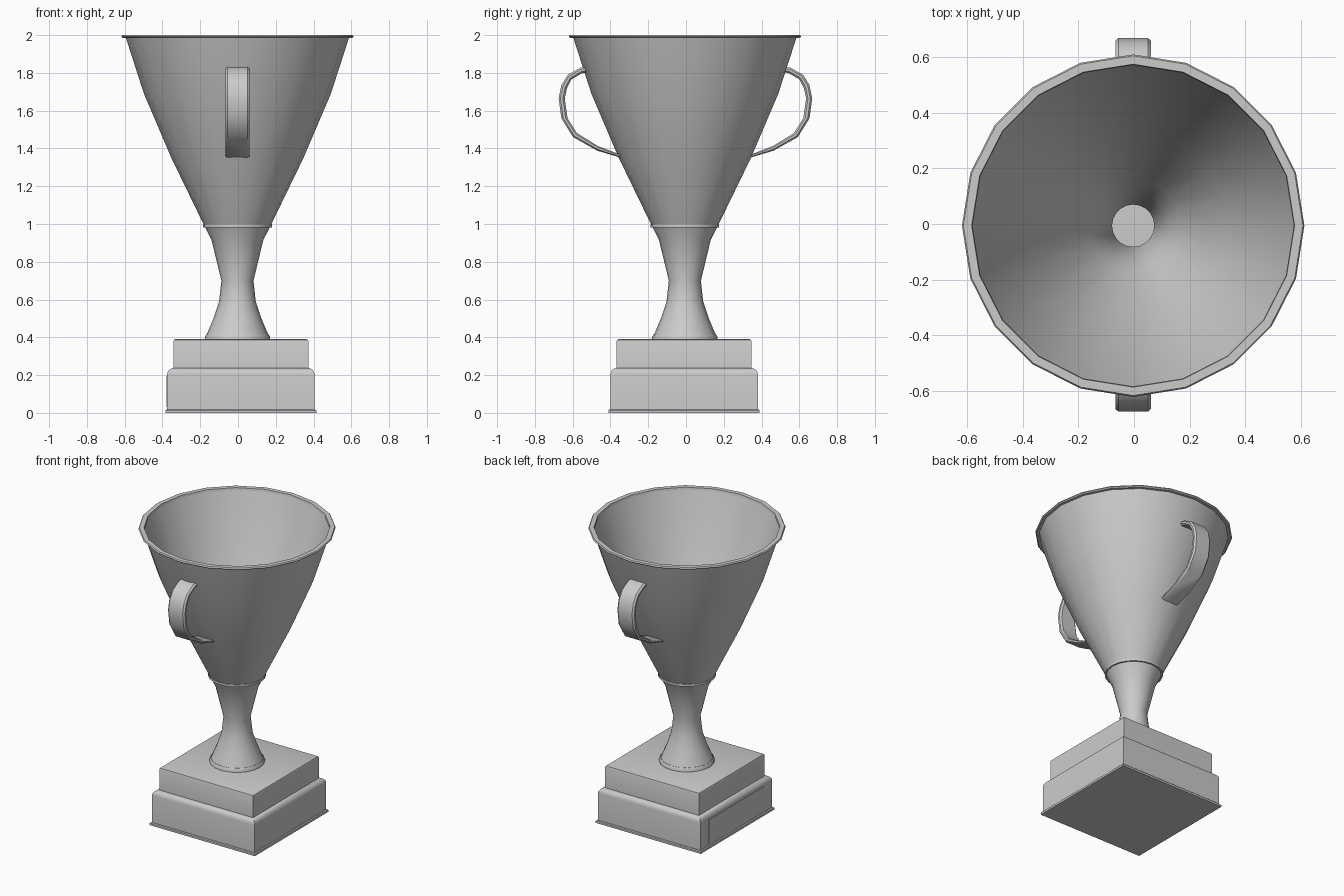
import bpy, bmesh, math
from mathutils import Vector

if "Cube" in bpy.data.objects:
    bpy.data.objects.remove(bpy.data.objects["Cube"])

CUP = (-0.003, -0.006)     # axis of cup and stem
BASE = (0.015, -0.01)      # centre of plinth
SIDES = 20


def finish(bm, name, angle=35):
    bmesh.ops.recalc_face_normals(bm, faces=bm.faces[:])
    me = bpy.data.meshes.new(name)
    bm.to_mesh(me)
    bm.free()
    ob = bpy.data.objects.new(name, me)
    bpy.context.collection.objects.link(ob)
    bpy.ops.object.select_all(action='DESELECT')
    ob.select_set(True)
    bpy.context.view_layer.objects.active = ob
    bpy.ops.object.shade_smooth_by_angle(angle=math.radians(angle))
    return ob


def bridge_rings(bm, rings, closed):
    # quads between neighbouring rings of equal length
    count = len(rings) if closed else len(rings) - 1
    for i in range(count):
        a, b = rings[i], rings[(i + 1) % len(rings)]
        n = len(a)
        for j in range(n):
            k = (j + 1) % n
            bm.faces.new((a[j], a[k], b[k], b[j]))


def lathe(name, profile):
    # closed (radius, z) section turned around the cup axis
    bm = bmesh.new()
    rings = []
    for s in range(SIDES):
        t = 2 * math.pi * s / SIDES
        rings.append([bm.verts.new((CUP[0] + r * math.cos(t), CUP[1] + r * math.sin(t), z))
                      for r, z in profile])
    bridge_rings(bm, rings, True)
    return finish(bm, name)


def box(name, half, z0, z1, center=BASE, bevel=0, segs=1):
    # block with its upper edges rounded
    bm = bmesh.new()
    bmesh.ops.create_cube(bm, size=1)
    for v in bm.verts:
        v.co = Vector((center[0] + 2 * half[0] * v.co.x,
                       center[1] + 2 * half[1] * v.co.y,
                       z0 + (z1 - z0) * (v.co.z + 0.5)))
    if bevel:
        top = [e for e in bm.edges if all(v.co.z > z1 - 1e-4 for v in e.verts)]
        bmesh.ops.bevel(bm, geom=top, offset=bevel, segments=segs, profile=0.5,
                        affect='EDGES')
    return finish(bm, name)


# stepped square plinth with a plaque on the left side
box("base_plate", (0.4, 0.4), 0, 0.018, bevel=0.005)
box("lower_plinth", (0.39, 0.39), 0.018, 0.237, bevel=0.033, segs=4)
box("upper_plinth", (0.357, 0.357), 0.23, 0.39, bevel=0.01, segs=2)
box("plaque", (0.005, 0.3), 0.03, 0.195, center=(BASE[0] - 0.389, BASE[1]))

# stem and bowl: thin hollow wall
outer = [(0.165, 0.41), (0.127, 0.5), (0.097, 0.59), (0.085, 0.7), (0.137, 0.915),
         (0.175, 0.99), (0.35, 1.35), (0.495, 1.69), (0.592, 1.99)]
inner = [(r - 0.009, z) for r, z in reversed(outer)]
lathe("cup", outer + inner)

# collars: foot ring, waist ring, rim lip
lathe("foot_ring", [(0.15, 0.385), (0.173, 0.385), (0.173, 0.403), (0.165, 0.415), (0.15, 0.415)])
lathe("waist_ring", [(0.17, 0.982), (0.182, 0.982), (0.182, 0.997), (0.173, 0.997)])
lathe("rim", [(0.577, 1.985), (0.607, 1.985), (0.615, 1.992), (0.61, 2.0), (0.58, 2.0)])

# strap handles: outer and inner edge of the band as (y, z) pairs
BAND = [((0.535, 1.83), (0.525, 1.803)), ((0.557, 1.827), (0.55, 1.797)),
        ((0.623, 1.79), (0.604, 1.765)), ((0.657, 1.735), (0.627, 1.72)),
        ((0.671, 1.665), (0.639, 1.665)), ((0.657, 1.56), (0.624, 1.56)),
        ((0.595, 1.46), (0.575, 1.482)), ((0.466, 1.388), (0.462, 1.412)),
        ((0.345, 1.352), (0.352, 1.37))]
# chamfered section: (x, position from outer 0 to inner 1)
SECTION = [(-0.053, 0), (0.053, 0), (0.064, 0.3), (0.064, 0.7),
           (0.053, 1), (-0.053, 1), (-0.064, 0.7), (-0.064, 0.3)]


def handle(name, side):
    bm = bmesh.new()
    rings = []
    for o, i in BAND:
        o, i = Vector(o), Vector(i)
        ring = []
        for x, t in SECTION:
            p = o.lerp(i, t)
            ring.append(bm.verts.new((CUP[0] + x, CUP[1] * 0.5 + side * p.x, p.y)))
        rings.append(ring)
    bridge_rings(bm, rings, False)
    bm.faces.new(rings[0])
    bm.faces.new(rings[-1])
    return finish(bm, name)


handle("back_handle", 1)
handle("front_handle", -1)
